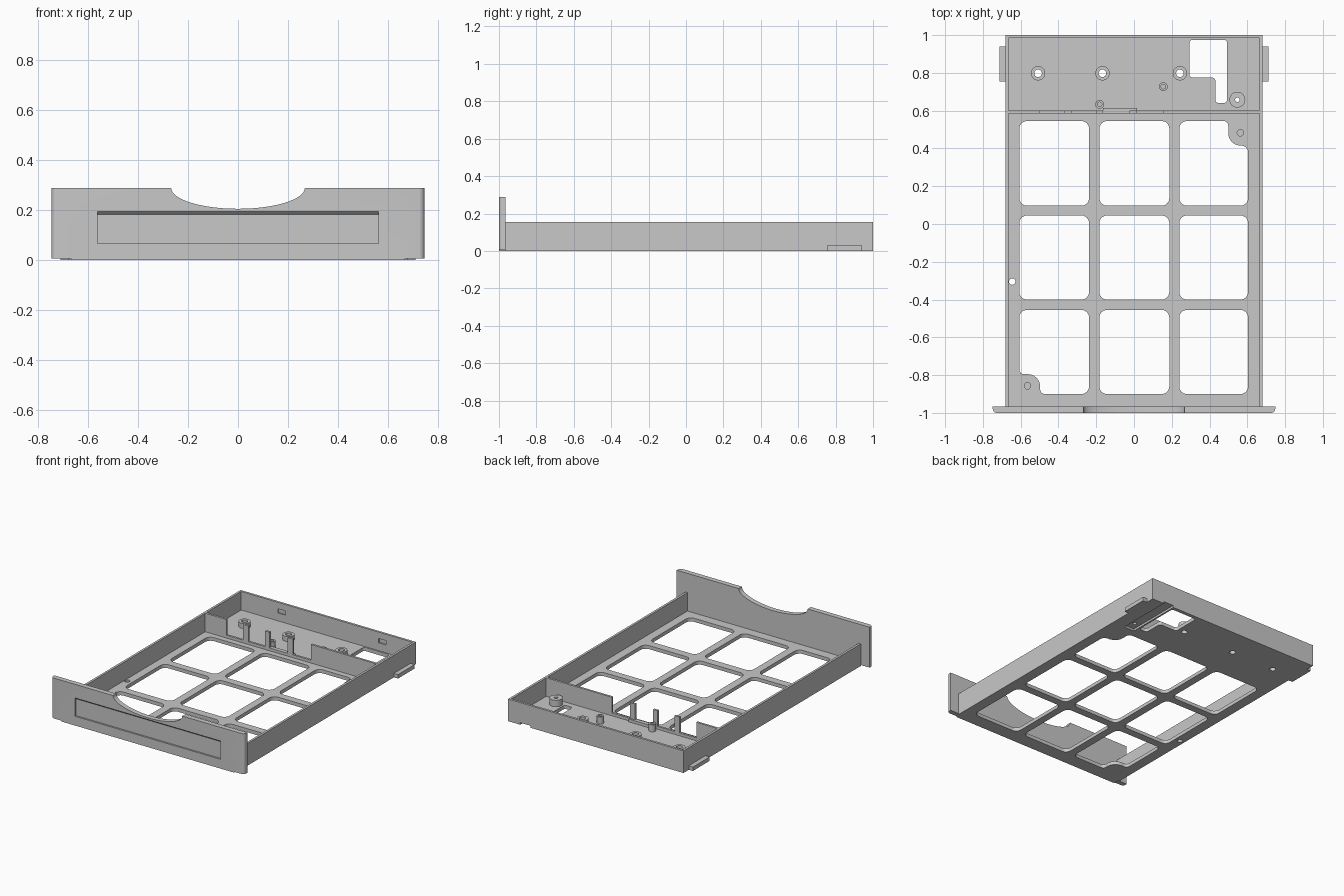
import bpy, bmesh, math
from mathutils import Matrix, Vector

if "Cube" in bpy.data.objects:
    bpy.data.objects.remove(bpy.data.objects["Cube"], do_unlink=True)

grey = bpy.data.materials.new("plain grey")
grey.use_nodes = True
grey.diffuse_color = (0.58, 0.58, 0.58, 1)
grey.node_tree.nodes["Principled BSDF"].inputs["Base Color"].default_value = grey.diffuse_color

# Profile planes: which world axis the profile is extruded along
AXES = {"z": Matrix.Identity(3),
        "y": Matrix(((1, 0, 0), (0, 0, 1), (0, 1, 0))),
        "x": Matrix(((0, 0, 1), (1, 0, 0), (0, 1, 0)))}


def rect(x0, x1, y0, y1):
    return [(x0, y0), (x1, y0), (x1, y1), (x0, y1)]


def circle(x, y, r, n=24):
    return [(x + r * math.cos(math.tau * i / n), y + r * math.sin(math.tau * i / n)) for i in range(n)]


def fillet(pts, radii, steps=6):
    """Round the corners of a closed outline."""
    if not isinstance(radii, list):
        radii = [radii] * len(pts)
    out = []
    for i, p in enumerate(pts):
        p = Vector(p)
        a = (Vector(pts[i - 1]) - p).normalized() * radii[i]
        b = (Vector(pts[(i + 1) % len(pts)]) - p).normalized() * radii[i]
        for k in range(steps + 1):
            t = math.pi / 2 * k / steps
            out.append(tuple(p + a * (1 - math.sin(t)) + b * (1 - math.cos(t))))
    return out


def prism(name, outline, lo, hi, axis="z"):
    """Extrude a closed outline from lo to hi along an axis."""
    bm = bmesh.new()
    base = bm.faces.new([bm.verts.new(AXES[axis] @ Vector((u, v, lo))) for u, v in outline])
    top = bmesh.ops.extrude_face_region(bm, geom=[base], use_keep_orig=True)
    moved = [g for g in top["geom"] if isinstance(g, bmesh.types.BMVert)]
    bmesh.ops.translate(bm, verts=moved, vec=AXES[axis] @ Vector((0, 0, hi - lo)))
    bmesh.ops.recalc_face_normals(bm, faces=bm.faces)
    mesh = bpy.data.meshes.new(name)
    bm.to_mesh(mesh)
    bm.free()
    mesh.materials.append(grey)
    ob = bpy.data.objects.new(name, mesh)
    bpy.context.collection.objects.link(ob)
    return ob


def cut(ob, cutter):
    """Subtract the cutter, then remove it."""
    mod = ob.modifiers.new("cut", "BOOLEAN")
    mod.operation, mod.solver, mod.object = "DIFFERENCE", "EXACT", cutter
    bpy.context.view_layer.objects.active = ob
    bpy.ops.object.modifier_apply(modifier=mod.name)
    bpy.data.objects.remove(cutter, do_unlink=True)


def post(name, x, y, radius, bore, height):
    """Hollow round post standing on the floor."""
    ob = prism(name, circle(x, y, radius), FLOOR, height)
    cut(ob, prism("bore_cutter", circle(x, y, bore), FLOOR - 0.01, height + 0.01))


SIDE, FRONT, BACK = 0.68, -0.965, 1.0
WALL, FLOOR, TOP = 0.016, 0.025, 0.155
BLIND, THROUGH = 0.012, 0.02
INNER = SIDE - WALL

# Floor windows, two of them with a screw pad in one corner
holes = []
for col, (x0, x1) in enumerate([(-0.607, -0.238), (-0.183, 0.187), (0.24, 0.604)]):
    for row, (y0, y1) in enumerate([(-0.90, -0.455), (-0.40, 0.045), (0.097, 0.545)]):
        if (col, row) == (2, 2):
            a, b = x1 - 0.105, y1 - 0.13
            pts = [(x0, y0), (x1, y0), (x1, b), (a, b), (a, y1), (x0, y1)]
            holes.append(fillet(pts, [0.04, 0.04, 0.035, 0.065, 0.025, 0.04]))
        elif (col, row) == (0, 0):
            a, b = x0 + 0.11, y0 + 0.105
            pts = [(x1, y1), (x0, y1), (x0, b), (a, b), (a, y0), (x1, y0)]
            holes.append(fillet(pts, [0.04, 0.04, 0.025, 0.065, 0.025, 0.04]))
        else:
            holes.append(fillet(rect(x0, x1, y0, y1), 0.04))

# Rear cable opening, edge hole and screw holes
holes.append(fillet([(0.293, 0.975), (0.493, 0.975), (0.493, 0.64), (0.431, 0.64),
                     (0.431, 0.775), (0.293, 0.775)], 0.018))
holes.append(circle(-0.645, -0.305, 0.017))
screws = [(-0.508, 0.798), (-0.167, 0.798), (0.243, 0.798)]
holes += [circle(x, y, THROUGH) for x, y in screws]
holes.append(circle(0.547, 0.658, BLIND))

floor = prism("floor", rect(-INNER, INNER, FRONT, BACK - WALL), 0, FLOOR)
for hole in holes:
    cut(floor, prism("hole_cutter", hole, -0.1, 0.1))
for x, y in [(0.563, 0.483), (-0.564, -0.857)]:
    cut(floor, prism("pad_cutter", circle(x, y, 0.017), 0.012, 0.05))

# Side and back walls, as one three-sided rim
walls = prism("walls", [(-SIDE, FRONT), (-INNER, FRONT), (-INNER, BACK - WALL), (INNER, BACK - WALL),
                        (INNER, FRONT), (SIDE, FRONT), (SIDE, BACK), (-SIDE, BACK)], 0, TOP)
for x in (-0.35, 0.43):
    cut(walls, prism("pocket_cutter", rect(x - 0.03, x + 0.03, 0.08, 0.11), 0.97, 0.993, "y"))

# Underside groove running out through the back wall
for part in (floor, walls):
    cut(part, prism("groove_cutter", rect(0.505, 0.585, 0.6, 1.1), -0.05, 0.014))

# Hollow screw posts
for i, (x, y) in enumerate(screws):
    post(f"screw_post_{i + 1}", x, y, 0.038, THROUGH, 0.06)
post("corner_post", 0.547, 0.658, 0.042, BLIND, 0.07)
for i, (x, y) in enumerate([(0.155, 0.727), (-0.182, 0.633)]):
    post(f"small_post_{i + 1}", x, y, 0.023, BLIND, 0.075)

# Cross partition: tall ends, low middle and upright fingers
steps = [(-INNER, TOP), (-0.5, 0.045), (-0.37, TOP), (-0.33, 0.045), (-0.2, TOP), (-0.165, 0.045),
         (-0.025, TOP), (0.015, 0.045), (0.155, TOP), (INNER, FLOOR)]
outline = [(-INNER, FLOOR)]
for (x, z), (end, _) in zip(steps, steps[1:]):
    outline += [(x, z), (end, z)]
outline.append((INNER, FLOOR))
prism("partition", outline, 0.585, 0.6, "y")
prism("partition_ledge", rect(-0.165, 0.015, 0.6, 0.613), FLOOR, 0.045)

# Side tabs
for name, x0, x1 in [("right_tab", -SIDE - 0.032, -SIDE), ("left_tab", SIDE, SIDE + 0.032)]:
    prism(name, rect(x0, x1, 0.755, 0.94), 0, 0.028)

# Front panel with finger notch and slightly raised lower ends
N, PANEL, HIGH, LOW = 32, 0.748, 0.289, 0.006
notch = [(0.268 * math.cos(math.pi * i / N), HIGH - 0.084 * math.sin(math.pi * i / N)) for i in range(N + 1)]
panel = prism("front_panel", [(-PANEL, HIGH), (-PANEL, LOW), (-0.67, LOW), (-0.67, 0), (0.67, 0), (0.67, LOW),
                              (PANEL, LOW), (PANEL, HIGH)] + notch, -1, FRONT, "y")
bm = bmesh.new()
bm.from_mesh(panel.data)
ends = [e for e in bm.edges if all(abs(v.co.x) > 0.74 and v.co.y < -0.99 for v in e.verts)]
bmesh.ops.bevel(bm, geom=ends, offset=0.022, segments=5, profile=0.5, affect="EDGES")
bm.to_mesh(panel.data)
bm.free()

# Label recess with a sloped upper edge
cut(panel, prism("recess_cutter", [(-1.03, 0.065), (-0.988, 0.065), (-0.988, 0.183),
                                   (-1, 0.194), (-1.03, 0.194)], -0.563, 0.563, "x"))

# Smooth the round parts, keep edges sharp
bpy.ops.object.select_all(action="DESELECT")
for ob in bpy.context.scene.objects:
    if ob.type == "MESH":
        ob.select_set(True)
        bpy.context.view_layer.objects.active = ob
bpy.ops.object.shade_smooth_by_angle(angle=math.radians(30))
